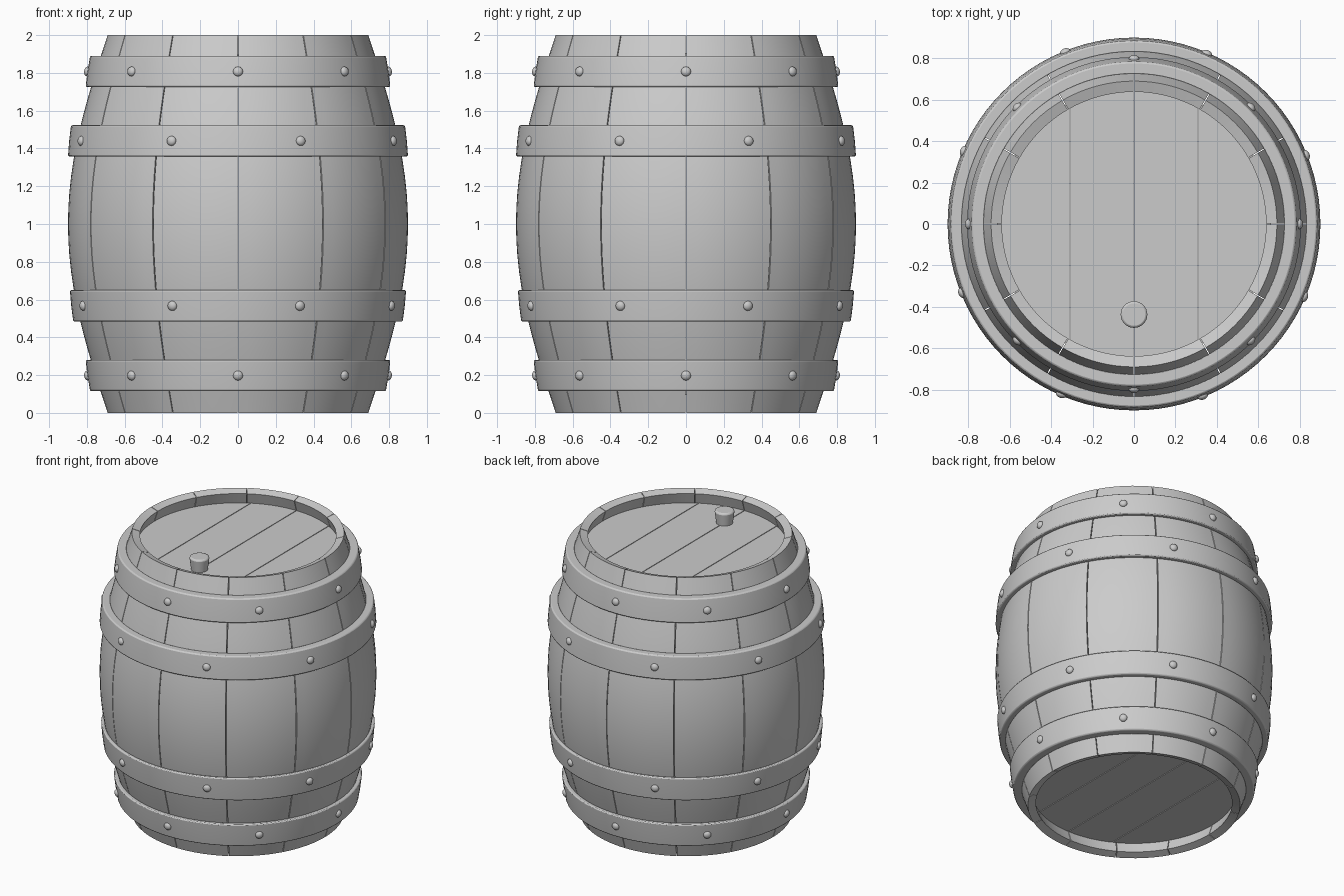
import bpy, bmesh, math
from mathutils import Vector, Matrix

if "Cube" in bpy.data.objects:
    bpy.data.objects.remove(bpy.data.objects["Cube"])

TH = 0.055          # stave thickness
SEAM = 0.005        # gap between boards


def finish(name, bm, angle=35, bevel=0):
    bmesh.ops.recalc_face_normals(bm, faces=bm.faces[:])
    mesh = bpy.data.meshes.new(name)
    bm.to_mesh(mesh)
    bm.free()
    ob = bpy.data.objects.new(name, mesh)
    bpy.context.collection.objects.link(ob)
    if bevel:
        mod = ob.modifiers.new("bevel", 'BEVEL')
        mod.width, mod.segments, mod.limit_method = bevel, 2, 'ANGLE'
    bpy.ops.object.select_all(action='DESELECT')
    ob.select_set(True)
    bpy.context.view_layer.objects.active = ob
    bpy.ops.object.shade_smooth_by_angle(angle=math.radians(angle))
    return ob


def belly(z):
    return 0.69 + 0.21 * math.sin(math.pi * z / 2)


def sweep(bm, loop, angles, closed):
    """Turn a closed (r, z) loop through the given angles."""
    rings = [[bm.verts.new((r * math.cos(a), r * math.sin(a), z)) for r, z in loop] for a in angles]
    n = len(loop)
    pairs = list(zip(rings, rings[1:]))
    if closed:
        pairs.append((rings[-1], rings[0]))
    for p, q in pairs:
        for i in range(n):
            j = (i + 1) % n
            bm.faces.new((p[i], p[j], q[j], q[i]))
    return rings


# Staves: bulging outside, inside offset along the curve normal
outer, inner = [], []
N = 24
for i in range(N + 1):
    z = 2 * i / N
    slope = 0.21 * math.pi / 2 * math.cos(math.pi * z / 2)
    k = TH / math.hypot(1, slope)
    outer.append((belly(z), z))
    inner.append((belly(z) - k, z + k * slope))
STAVES = 12
for s in range(STAVES):
    bm = bmesh.new()
    gap = SEAM / 2 / 0.8
    a0 = s * math.tau / STAVES + gap
    a1 = (s + 1) * math.tau / STAVES - gap
    rings = sweep(bm, outer + inner[::-1], [a0 + (a1 - a0) * i / 8 for i in range(9)], False)
    # side walls as a strip of quads
    m = 2 * N + 1
    for ring in (rings[0], rings[-1]):
        for i in range(N):
            bm.faces.new((ring[i], ring[i + 1], ring[m - i - 1], ring[m - i]))
    finish(f"stave_{s + 1}", bm)


# Heads: four boards cut from a disc
def head(name, z0, z1, radius=0.662, step=0.308):
    edges = [-radius, -step, 0, step, radius]
    for b in range(4):
        xa = edges[b] + (SEAM / 2 if b > 0 else 0)
        xb = edges[b + 1] - (SEAM / 2 if b < 3 else 0)
        ta, tb = math.acos(xa / radius), math.acos(xb / radius)
        pts = []
        for i in range(17):
            t = ta + (tb - ta) * i / 16
            pts.append((radius * math.cos(t), radius * math.sin(t)))
        pts += [(x, -y) for x, y in reversed(pts)]
        bm = bmesh.new()
        face = bm.faces.new([bm.verts.new((x, y, z0)) for x, y in pts])
        bmesh.ops.remove_doubles(bm, verts=bm.verts[:], dist=1e-5)
        ext = bmesh.ops.extrude_face_region(bm, geom=bm.faces[:])
        bmesh.ops.translate(bm, vec=(0, 0, z1 - z0),
                            verts=[v for v in ext['geom'] if isinstance(v, bmesh.types.BMVert)])
        finish(f"{name}_board_{b + 1}", bm)


head("top_head", 1.865, 1.905)
head("bottom_head", 0.095, 0.135)


# Hoops with rivets
def hoop(name, z0, z1, r0, r1, rivet_offset):
    bm = bmesh.new()
    zm = (z0 + z1) / 2
    rm = (r0 + r1) / 2 + 0.002
    loop = [(r0, z0), (rm, zm), (r1, z1), (belly(z1) - 0.005, z1),
            (belly(zm) - 0.005, zm), (belly(z0) - 0.005, z0)]
    sweep(bm, loop, [i * math.tau / 96 for i in range(96)], True)
    finish(name, bm, bevel=0.008)
    bm = bmesh.new()
    tilt = math.atan2(r0 - r1, z1 - z0)
    for i in range(8):
        a = math.radians(rivet_offset) + i * math.tau / 8
        # flattened sphere with its short axis pointing outward
        mat = (Matrix.Rotation(a, 4, 'Z') @ Matrix.Translation((rm, 0, zm))
               @ Matrix.Rotation(-tilt, 4, 'Y') @ Matrix.Diagonal((0.018, 0.026, 0.026, 1))
               @ Matrix.Rotation(math.pi / 2, 4, 'Y'))
        bmesh.ops.create_uvsphere(bm, u_segments=16, v_segments=10, radius=1, matrix=mat)
    finish(name + "_rivets", bm, 60)


hoop("hoop_bottom", 0.115, 0.28, 0.783, 0.807, 0)
hoop("hoop_lower", 0.483, 0.65, 0.872, 0.89, 21.8)
hoop("hoop_upper", 1.357, 1.523, 0.90, 0.884, 21.8)
hoop("hoop_top", 1.725, 1.89, 0.807, 0.783, 0)

# Stopper in the top head
bm = bmesh.new()
bmesh.ops.create_cone(bm, cap_ends=True, segments=32, radius1=0.052, radius2=0.066, depth=0.11,
                      matrix=Matrix.Translation((0, -0.437, 1.943)))
finish("stopper", bm, bevel=0.012)
